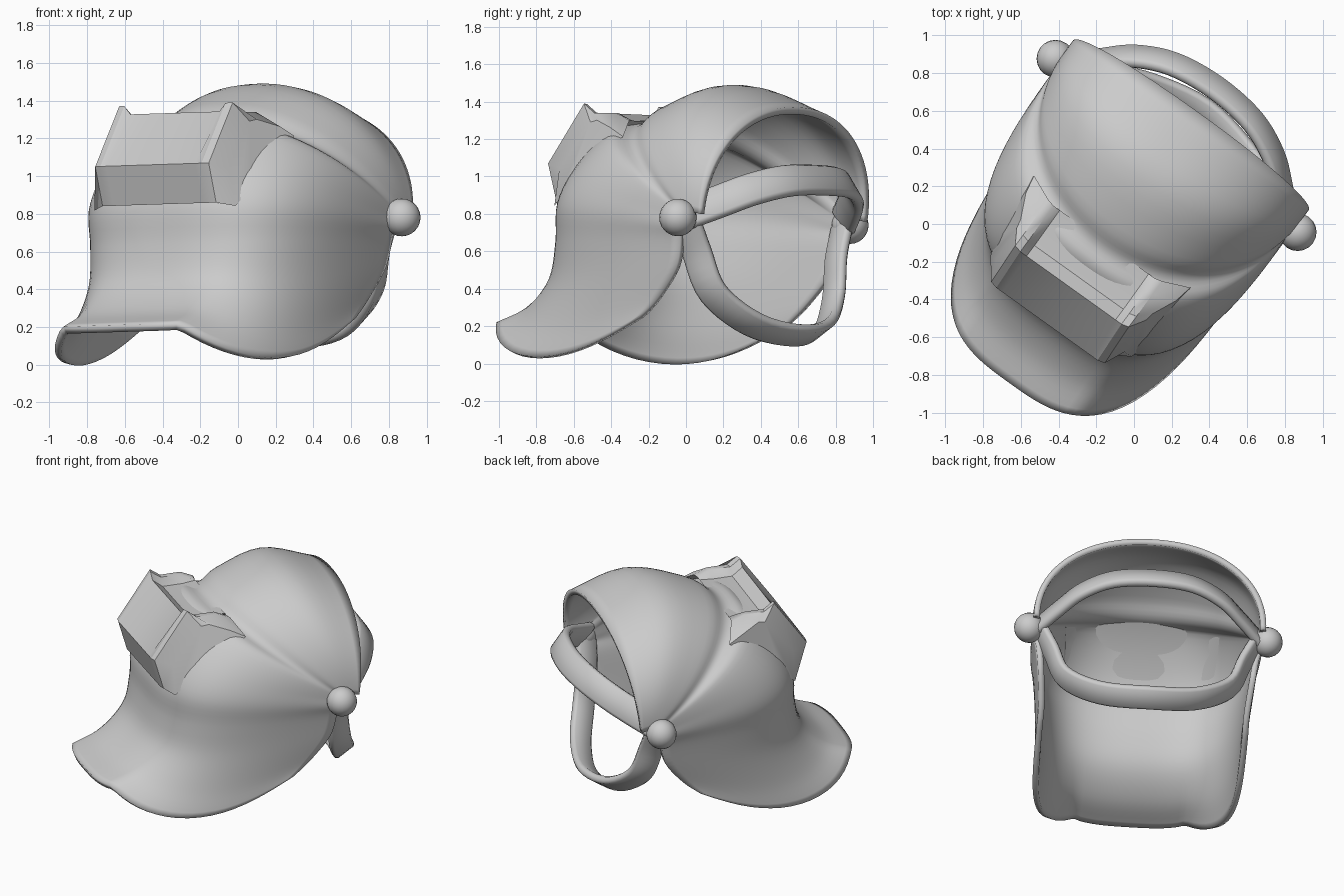
import bpy, bmesh, math
from mathutils import Matrix, Vector

cube = bpy.data.objects.get("Cube")
if cube:
    bpy.data.objects.remove(cube, do_unlink=True)

# The mask is built facing -y, then tilted slightly and turned about z
PLACE = (Matrix.Rotation(math.radians(-35.6), 4, 'Z') @ Matrix.Translation((-0.06, 0, 0.8))
         @ Matrix.Rotation(math.radians(-1.5), 4, 'Y') @ Matrix.Translation((0, 0, -0.8)))

grey = bpy.data.materials.new("light grey")
grey.use_nodes = True
grey.diffuse_color = (0.6, 0.6, 0.6, 1)
grey.node_tree.nodes["Principled BSDF"].inputs["Base Color"].default_value = (0.6, 0.6, 0.6, 1)


def finish(name, bm, angle=40):
    bmesh.ops.recalc_face_normals(bm, faces=bm.faces)
    me = bpy.data.meshes.new(name)
    bm.to_mesh(me)
    bm.free()
    me.materials.append(grey)
    ob = bpy.data.objects.new(name, me)
    bpy.context.collection.objects.link(ob)
    ob.matrix_world = PLACE
    bpy.ops.object.select_all(action='DESELECT')
    ob.select_set(True)
    bpy.context.view_layer.objects.active = ob
    bpy.ops.object.shade_smooth_by_angle(angle=math.radians(angle))
    return ob


def smooth_path(points, steps):
    """Catmull-Rom curve through the points."""
    p = [Vector(q) for q in points]
    p = [2 * p[0] - p[1]] + p + [2 * p[-1] - p[-2]]
    out = []
    for i in range(1, len(p) - 2):
        a, b, c, d = p[i - 1:i + 3]
        for k in range(steps):
            t = k / steps
            out.append(0.5 * (2 * b + (c - a) * t + (2 * a - 5 * b + 4 * c - d) * t * t
                              + (3 * b - a - 3 * c + d) * t ** 3))
    return out + [p[-2]]


def loft(rows, closed=False, caps=False):
    """Skin a list of equal-length point rows."""
    bm = bmesh.new()
    vs = [[bm.verts.new(p) for p in row] for row in rows]
    n = len(vs[0])
    for a, b in zip(vs, vs[1:]):
        for j in range(n if closed else n - 1):
            k = (j + 1) % n
            bm.faces.new((a[j], a[k], b[k], b[j]))
    if caps:
        bm.faces.new(vs[0])
        bm.faces.new(vs[-1])
    return bm


# Shell rows, back rim to chin: side y, side z, middle y, middle z,
# half width, squareness, dip of the side edge
ribs = [
    (0.60, 0.78, 0.68, 1.37, 0.77, 2.15, 0),
    (0.54, 0.79, 0.29, 1.49, 0.77, 2.15, 0),
    (0.51, 0.78, -0.06, 1.39, 0.77, 2.1, 0),
    (0.49, 0.78, -0.20, 1.30, 0.76, 2.1, 0),
    (0.47, 0.77, -0.33, 1.28, 0.76, 2.5, 0),
    (0.46, 0.75, -0.52, 1.07, 0.76, 3.0, 0),
    (0.45, 0.71, -0.63, 0.86, 0.76, 3.2, 0),
    (0.45, 0.64, -0.65, 0.64, 0.74, 3.2, 0),
    (0.41, 0.49, -0.71, 0.44, 0.72, 3.1, 0.03),
    (0.28, 0.33, -0.87, 0.29, 0.70, 3.1, 0.11),
    (0.16, 0.23, -1.07, 0.21, 0.70, 3.1, 0.20),
]
ARC = 56
rows = []
for sy, sz, cy, cz, w, n, dip in smooth_path(ribs, 5):
    row = []
    for j in range(ARC + 1):
        t = math.pi * j / ARC
        c, s = math.cos(t), math.sin(t)
        r = (abs(c) ** n + abs(s) ** n) ** (-1 / n)
        edge = min(t, math.pi - t)
        sag = dip * max(0, math.sin(3 * edge)) if edge < math.pi / 3 else 0
        row.append((w * c * r, sy + (cy - sy) * s * r, sz + (cz - sz) * s * r - sag))
    rows.append(row)
shell = finish("shell", loft(rows), 50)
solid = shell.modifiers.new("thickness", 'SOLIDIFY')
solid.thickness = 0.04
solid.offset = -1


# Window housing: tilted front, trough on top, raised ends and side fairings
def housing_section(u, peak, trough, push):
    return [(u, y + push, z) for y, z in (
        (-0.70, 1.06), (-0.47, peak), (-0.40, trough), (-0.26, trough),
        (-0.17, 1.29), (-0.42, 1.13), (-0.57, 0.93), (-0.64, 0.85))]


half = [(0.0, 1.335, 1.28, 0), (0.29, 1.335, 1.28, 0), (0.33, 1.38, 1.33, 0), (0.37, 1.38, 1.33, 0.01)]
fairing = [(0.42, -0.58, 1.03), (0.42, -0.38, 1.28), (0.43, -0.33, 1.29), (0.49, -0.20, 1.25),
           (0.51, -0.10, 1.20), (0.51, -0.27, 1.08), (0.49, -0.47, 0.93), (0.46, -0.58, 0.83)]
sections = [housing_section(*h) for h in half] + [fairing]
mirrored = [[(-x, y, z) for x, y, z in s] for s in reversed(sections[1:])]
finish("window_housing", loft(mirrored + sections, closed=True, caps=True), 30)


# Head straps: flat bands swept from pivot to pivot
def strap(name, half_path, height, thick, centre):
    pts = half_path + [(-x, y, z) for x, y, z in reversed(half_path[:-1])]
    path = smooth_path(pts, 5)
    rows = []
    for i, p in enumerate(path):
        tangent = (path[min(i + 1, len(path) - 1)] - path[max(i - 1, 0)]).normalized()
        out = p - Vector(centre)
        out = (out - tangent * out.dot(tangent)).normalized()
        up = tangent.cross(out)
        rows.append([p + out * a * thick + up * b * height for a, b in (
            (-0.5, -0.4), (-0.25, -0.5), (0.25, -0.5), (0.5, -0.4),
            (0.5, 0.4), (0.25, 0.5), (-0.25, 0.5), (-0.5, 0.4))])
    return finish(name, loft(rows, closed=True, caps=True), 60)


strap("upper_strap", [(0.73, 0.47, 0.78), (0.60, 0.60, 0.85), (0.46, 0.72, 0.92),
                      (0.26, 0.81, 0.97), (0, 0.84, 0.98)], 0.18, 0.06, (0, 0.3, 0.6))
strap("nape_strap", [(0.72, 0.47, 0.75), (0.64, 0.49, 0.58), (0.55, 0.54, 0.36),
                     (0.32, 0.64, 0.20), (0, 0.70, 0.15)], 0.16, 0.055, (0, 0.25, 0.8))

# Pivot knobs
for name, side in (("left_knob", 1), ("right_knob", -1)):
    bm = bmesh.new()
    bmesh.ops.create_uvsphere(bm, u_segments=20, v_segments=12, radius=0.1)
    bmesh.ops.translate(bm, vec=(side * 0.79, 0.47, 0.76), verts=bm.verts)
    finish(name, bm, 60)
